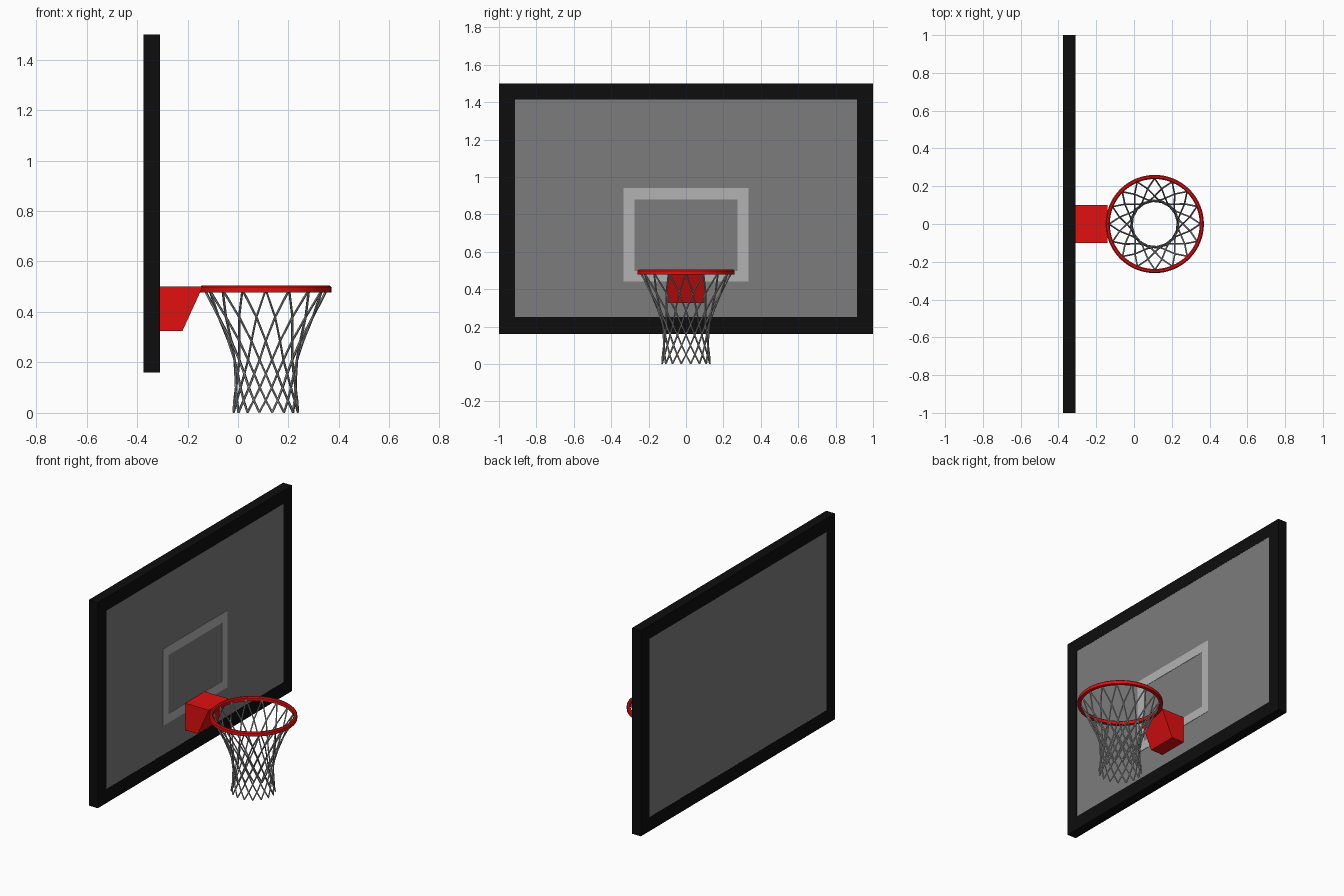
import bpy, bmesh, math

if "Cube" in bpy.data.objects:
    bpy.data.objects.remove(bpy.data.objects["Cube"])

def material(name, rgb):
    m = bpy.data.materials.new(name)
    m.diffuse_color = (*rgb, 1)
    m.use_nodes = True
    m.node_tree.nodes["Principled BSDF"].inputs["Base Color"].default_value = m.diffuse_color
    return m

BLACK = material("black", (0.004, 0.004, 0.004))
RED = material("red", (0.75, 0.005, 0.005))
PANEL = material("panel_grey", (0.2, 0.2, 0.2))
LINE = material("line_grey", (0.45, 0.45, 0.45))
CORD = material("cord_grey", (0.4, 0.4, 0.4))

CX = 0.11  # hoop centre

def finish(name, bm, mat):
    bmesh.ops.recalc_face_normals(bm, faces=bm.faces)
    me = bpy.data.meshes.new(name)
    bm.to_mesh(me)
    bm.free()
    me.materials.append(mat)
    ob = bpy.data.objects.new(name, me)
    bpy.context.collection.objects.link(ob)
    return ob

def box(name, x0, x1, y, z0, z1, mat):
    bm = bmesh.new()
    bmesh.ops.create_cube(bm, size=1)
    for v in bm.verts:
        v.co = (x1 if v.co.x > 0 else x0, y if v.co.y > 0 else -y, z1 if v.co.z > 0 else z0)
    return finish(name, bm, mat)

def rect_frame(name, x0, x1, outer, inner, mat):
    """Rectangular frame; outer and inner are (half width, bottom, top)."""
    bm = bmesh.new()
    loops = []
    for x, (y, a, b) in ((x0, outer), (x1, outer), (x1, inner), (x0, inner)):
        loops.append([bm.verts.new((x, p, q)) for p, q in ((-y, a), (y, a), (y, b), (-y, b))])
    for k in range(4):
        A, B = loops[k], loops[(k + 1) % 4]
        for i in range(4):
            j = (i + 1) % 4
            bm.faces.new((A[i], A[j], B[j], B[i]))
    return finish(name, bm, mat)

# backboard: border, panel and target square
rect_frame("board_frame", -0.375, -0.31, (1.0, 0.16, 1.5), (0.913, 0.25, 1.413), BLACK)
box("board_panel", -0.374, -0.311, 0.913, 0.25, 1.413, PANEL)
rect_frame("target_square", -0.312, -0.309, (0.333, 0.44, 0.94), (0.275, 0.498, 0.88), LINE)

# bracket: side profile extruded across y
bm = bmesh.new()
profile = [(-0.31, 0.5), (-0.14, 0.5), (-0.22, 0.325), (-0.31, 0.325)]
face = bm.faces.new([bm.verts.new((x, -0.1, z)) for x, z in profile])
ext = bmesh.ops.extrude_face_region(bm, geom=[face])
bmesh.ops.translate(bm, vec=(0, 0.2, 0), verts=[g for g in ext["geom"] if isinstance(g, bmesh.types.BMVert)])
finish("rim_bracket", bm, RED)

# rim: cross-section swept round the hoop centre
bm = bmesh.new()
section = [(0.238, 0.478), (0.26, 0.478), (0.26, 0.498), (0.254, 0.504), (0.244, 0.504), (0.238, 0.498)]
N = 64
rings = []
for i in range(N):
    a = 2 * math.pi * i / N
    rings.append([bm.verts.new((CX + r * math.cos(a), r * math.sin(a), z)) for r, z in section])
for i in range(N):
    A, B = rings[i], rings[(i + 1) % N]
    for k in range(len(section)):
        m = (k + 1) % len(section)
        bm.faces.new((A[k], B[k], B[m], A[m]))
rim = finish("rim", bm, RED)

# net: 16 cords twisting each way, crossing at every row
rows = [(0.242, 0.488), (0.19, 0.38), (0.148, 0.285), (0.126, 0.21),
        (0.12, 0.155), (0.12, 0.1), (0.124, 0.05), (0.13, 0.002)]
cu = bpy.data.curves.new("net", "CURVE")
cu.dimensions = "3D"
cu.bevel_depth = 0.0042
cu.bevel_resolution = 1
cu.use_fill_caps = True
for s in (1, -1):
    for i in range(16):
        sp = cu.splines.new("POLY")
        sp.points.add(len(rows) - 1)
        for k, (r, z) in enumerate(rows):
            a = 2 * math.pi * (i + s * k / 2) / 16
            # one direction sits just outside the other
            q = r + s * 0.001
            sp.points[k].co = (CX + q * math.cos(a), q * math.sin(a), z, 1)
cu.materials.append(CORD)
net = bpy.data.objects.new("net", cu)
bpy.context.collection.objects.link(net)
bpy.context.view_layer.objects.active = net
net.select_set(True)
bpy.ops.object.convert(target="MESH")

# smooth shading on the round parts
rim.select_set(True)
bpy.ops.object.shade_smooth_by_angle(angle=math.radians(30))
